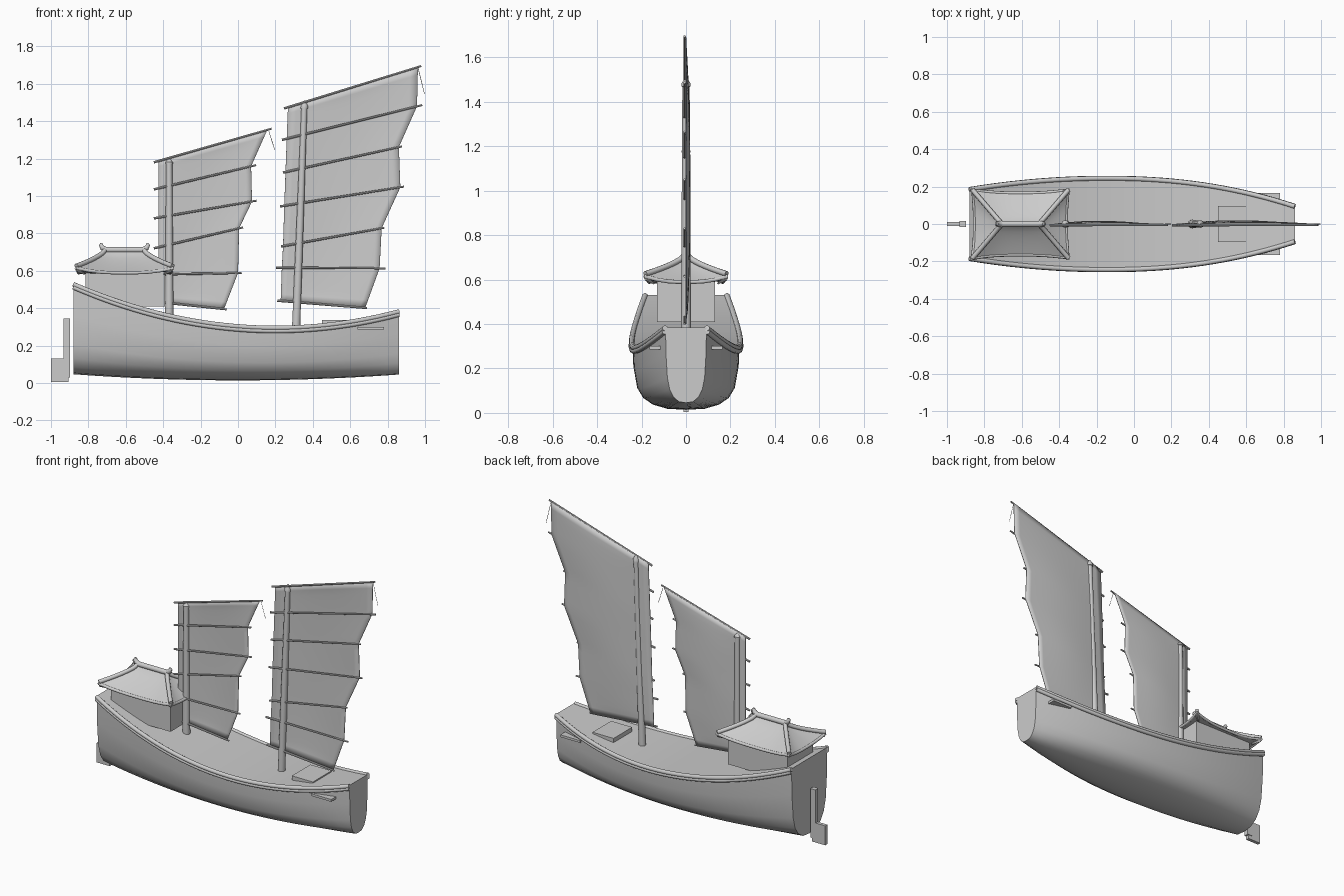
import bpy, bmesh, math
from mathutils import Vector

if "Cube" in bpy.data.objects:
    bpy.data.objects.remove(bpy.data.objects["Cube"])


def add_mesh(name, verts, faces, angle=35):
    me = bpy.data.meshes.new(name)
    me.from_pydata(verts, [], faces)
    bm = bmesh.new()
    bm.from_mesh(me)
    bmesh.ops.remove_doubles(bm, verts=bm.verts, dist=1e-5)
    bmesh.ops.recalc_face_normals(bm, faces=bm.faces)
    bm.to_mesh(me)
    bm.free()
    ob = bpy.data.objects.new(name, me)
    bpy.context.collection.objects.link(ob)
    smooth(ob, angle)
    return ob


def select(ob):
    bpy.ops.object.select_all(action='DESELECT')
    ob.select_set(True)
    bpy.context.view_layer.objects.active = ob


def smooth(ob, angle=35):
    select(ob)
    bpy.ops.object.shade_smooth_by_angle(angle=math.radians(angle))


def box(name, x0, x1, y0, y1, z0, z1):
    v = [(x, y, z) for x in (x0, x1) for y in (y0, y1) for z in (z0, z1)]
    f = [(0, 1, 3, 2), (4, 6, 7, 5), (0, 4, 5, 1), (2, 3, 7, 6), (0, 2, 6, 4), (1, 5, 7, 3)]
    return add_mesh(name, v, f)


def tube(name, pts, r, radii=None, res=3):
    cu = bpy.data.curves.new(name, 'CURVE')
    cu.dimensions = '3D'
    cu.bevel_depth, cu.bevel_resolution, cu.use_fill_caps = r, res, True
    sp = cu.splines.new('POLY')
    sp.points.add(len(pts) - 1)
    for i, p in enumerate(pts):
        sp.points[i].co = (*p, 1)
        sp.points[i].radius = radii[i] if radii else 1
    ob = bpy.data.objects.new(name, cu)
    bpy.context.collection.objects.link(ob)
    select(ob)
    bpy.ops.object.convert(target='MESH')
    ob = bpy.context.object
    smooth(ob, 40)
    return ob


# Hull lines
def sheer(x):
    return 0.298 + 0.2 * (x - 0.2) ** 2


def keel(x):
    return 0.014 + 0.032 * (x / 0.87) ** 2


def half_width(x):
    if x > -0.15:
        return 0.242 - 0.15 * ((x + 0.15) / 1.01) ** 2.2
    return 0.242 - 0.06 * ((-x - 0.15) / 0.73) ** 2


# Hull: lofted sections with flush deck and flat transoms
section = [(0, 0), (0.35, 0.015), (0.62, 0.08), (0.8, 0.18), (0.91, 0.33), (0.98, 0.65), (1, 1)]
ring = [(-w, t) for w, t in reversed(section)] + section[1:]
xs = [-0.88 + 1.74 * i / 32 for i in range(33)]
n = len(ring)
verts = [(x, w * half_width(x), keel(x) + t * (sheer(x) - keel(x))) for x in xs for w, t in ring]
faces = [(i * n + j, i * n + (j + 1) % n, (i + 1) * n + (j + 1) % n, (i + 1) * n + j)
         for i in range(32) for j in range(n)]
faces += [tuple(range(n)), tuple(range(32 * n, 33 * n))]
add_mesh("hull", verts, faces, 50)

# Cap rails and rubbing strakes
for s, side in ((-1, "near"), (1, "far")):
    tube(f"cap_rail_{side}", [(x, s * (half_width(x) + 0.002), sheer(x) - 0.004) for x in xs], 0.013)
    tube(f"strake_{side}", [(x, s * (half_width(x) + 0.004), sheer(x) - 0.02) for x in xs], 0.012)

# Bow beam, hatch, rudder
box("bow_beam", 0.64, 0.78, -0.165, 0.165, 0.285, 0.3)
box("hatch", 0.45, 0.6, -0.095, 0.095, 0.3, 0.338)
box("rudder_post", -0.932, -0.897, -0.015, 0.015, 0.03, 0.345)
box("rudder_blade", -1, -0.907, -0.011, 0.011, 0.005, 0.13)

# Cabin
box("cabin", -0.815, -0.39, -0.13, 0.13, 0.41, 0.6)

# Cabin roof: concave hipped loft with lifted corners
CX = -0.607


def roof_point(s, a, b):
    # s: ridge to eave, a and b: position on the rectangle in -1..1
    k = s * abs(a * b) ** 3
    z = 0.71 - 0.115 * s ** 0.72 + 0.025 * k
    return Vector((CX + a * (0.1 + 0.145 * s + 0.012 * k), b * (0.165 * s + 0.018 * k), z))


u = [-1 + 2 * i / 8 for i in range(8)]
loop = [(t, -1) for t in u] + [(1, t) for t in u] + [(-t, 1) for t in u] + [(-1, -t) for t in u]
m, rows = len(loop), 9
verts = [roof_point(i / (rows - 1), a, b) for i in range(rows) for a, b in loop]
verts += [roof_point(1, a, b) - Vector((0, 0, 0.012)) for a, b in loop]
faces = [(i * m + j, i * m + (j + 1) % m, (i + 1) * m + (j + 1) % m, (i + 1) * m + j)
         for i in range(rows) for j in range(m)]
faces.append(tuple(range(rows * m, (rows + 1) * m)))
add_mesh("cabin_roof", verts, faces)
tube("eave_trim", [roof_point(1, a, b) - Vector((0, 0, 0.006)) for a, b in loop + loop[:1]], 0.009)
tube("roof_ridge", [(CX - 0.11, 0, 0.712), (CX + 0.11, 0, 0.712)], 0.016)
for sx in (-1, 1):
    # Upturned ridge ends
    curl = [(0.075, 0.712), (0.1, 0.713), (0.117, 0.722), (0.125, 0.737), (0.123, 0.748)]
    tube("ridge_end", [(CX + sx * p, 0, z) for p, z in curl], 0.015, [0.8, 1, 1, 0.8, 0.4])
    for sy in (-1, 1):
        # Hip ribs and corner brackets
        tube("hip_rib", [roof_point(i / 8, sx, sy) + Vector((0, 0, 0.005)) for i in range(9)], 0.013)
        c = roof_point(1, sx, sy)
        tube("corner_bracket", [c + Vector((-sx * 0.004, -sy * 0.004, -0.012)),
                                c + Vector((-sx * 0.045, -sy * 0.04, -0.038))], 0.014, [1, 0.3], 0)


# Masts with a small pointed head
def mast(name, x0, z0, x1, z1):
    a, b = Vector((x0, 0, z0)), Vector((x1, 0, z1))
    ts = [0, 0.965, 0.966, 0.978, 1]
    tube(name, [a.lerp(b, t) for t in ts], 0.023, [1, 0.72, 0.88, 0.88, 0.15])


mast("fore_mast", 0.31, 0.28, 0.356, 1.51)
mast("aft_mast", -0.368, 0.34, -0.368, 1.2)


# Battened sails: each row is batten left end, batten right end, leech x
def sail(name, rows, luff0, luff1, belly, line):
    cols, steps = 16, 5
    edges = []
    for i, (lx, lz, rx, rz, ex) in enumerate(rows):
        fx = luff0 + (luff1 - luff0) * i / (len(rows) - 1)
        slope = (rz - lz) / (rx - lx)
        edges.append((Vector((fx, 0, lz + slope * (fx - lx))), Vector((ex, 0, lz + slope * (ex - lx)))))
        tube(f"{name}_batten", [(lx, -0.006, lz), (rx, -0.006, rz)], 0.0065, [1, 0.8], 2)
    verts = []
    total = (len(rows) - 1) * steps
    for k in range(total + 1):
        i = min(k // steps, len(rows) - 2)
        t = k / steps - i
        a = edges[i][0].lerp(edges[i + 1][0], t)
        b = edges[i][1].lerp(edges[i + 1][1], t)
        for c in range(cols + 1):
            p = a.lerp(b, c / cols)
            p.y = belly * math.sin(math.pi * c / cols) * math.sin(math.pi * k / total) ** 0.5
            verts.append(p)
    w = cols + 1
    faces = [(k * w + c, k * w + c + 1, (k + 1) * w + c + 1, (k + 1) * w + c)
             for k in range(total) for c in range(cols)]
    ob = add_mesh(name, verts, faces)
    mod = ob.modifiers.new("thickness", 'SOLIDIFY')
    mod.thickness, mod.offset = 0.004, 0
    # Loose line at the peak
    tube(f"{name}_line", [(line[0], 0, line[1]), (line[2], 0, line[3])], 0.0015, None, 0)


sail("fore_sail", [
    (0.21, 0.44, 0.69, 0.40, 0.68), (0.203, 0.617, 0.788, 0.613, 0.757),
    (0.23, 0.73, 0.782, 0.83, 0.768), (0.225, 0.944, 0.888, 1.05, 0.868),
    (0.24, 1.125, 0.877, 1.265, 0.86), (0.235, 1.30, 0.985, 1.486, 0.957),
    (0.246, 1.468, 0.98, 1.695, 0.962)], 0.228, 0.267, 0.018, (0.962, 1.688, 0.997, 1.545))
sail("aft_sail", [
    (-0.445, 0.435, -0.06, 0.393, -0.075), (-0.45, 0.58, 0.02, 0.588, 0),
    (-0.45, 0.72, 0.027, 0.832, 0.006), (-0.45, 0.88, 0.1, 0.975, 0.075),
    (-0.45, 1.035, 0.097, 1.165, 0.07), (-0.45, 1.18, 0.18, 1.36, 0.157)],
    -0.425, -0.425, 0.015, (0.165, 1.345, 0.197, 1.245))
